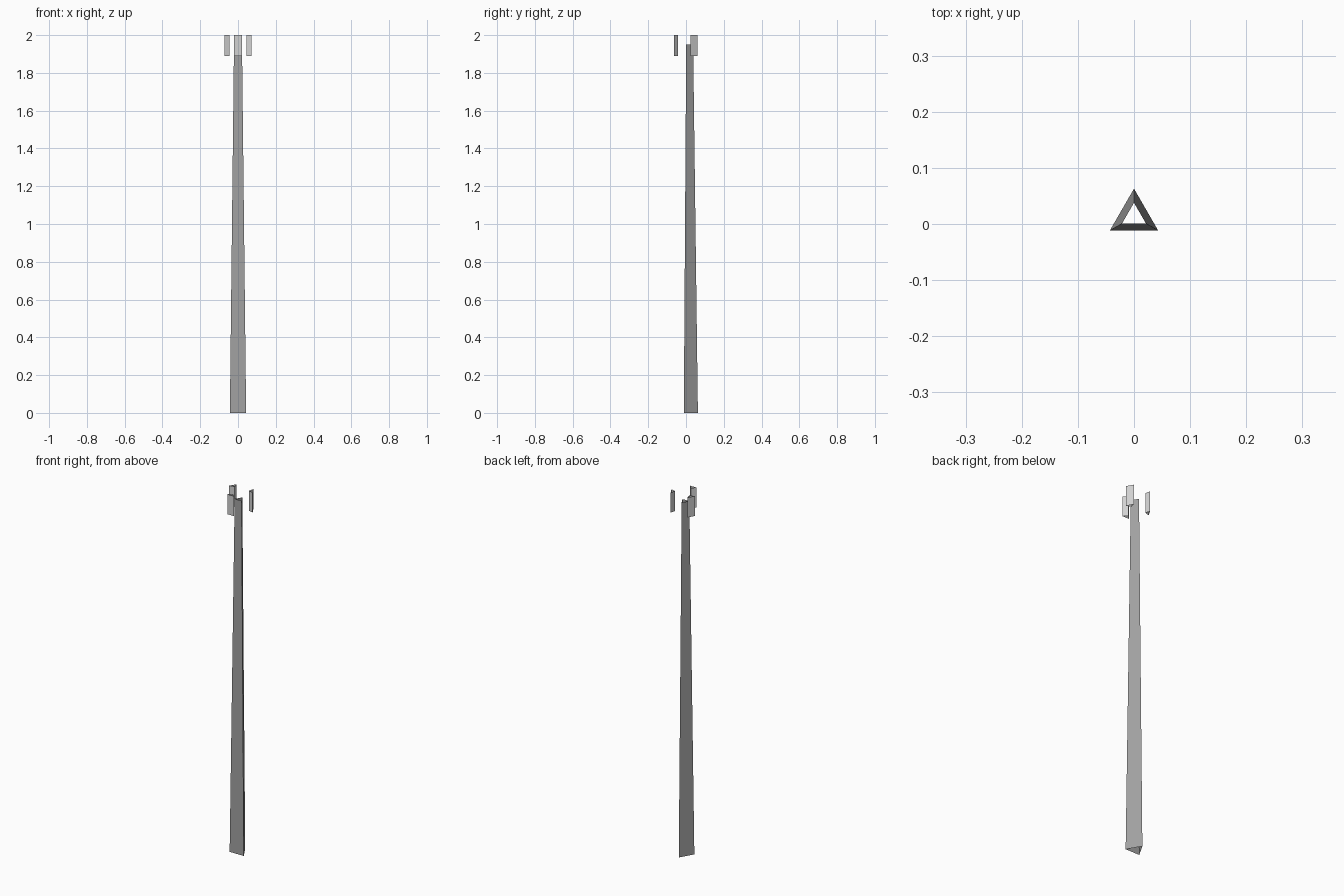
import bpy
import math

if "Cube" in bpy.data.objects:
    bpy.data.objects.remove(bpy.data.objects["Cube"])


def material(name, value):
    m = bpy.data.materials.new(name)
    m.diffuse_color = (value, value, value, 1)
    m.use_nodes = True
    m.node_tree.nodes["Principled BSDF"].inputs["Base Color"].default_value = m.diffuse_color
    return m


def tube(name, bottom, top, z0, z1, mat):
    """Open-ended three-sided shell between two triangles (counter-clockwise)."""
    verts = [(x, y, z0) for x, y in bottom] + [(x, y, z1) for x, y in top]
    faces = [(i, (i + 1) % 3, (i + 1) % 3 + 3, i + 3) for i in range(3)]
    mesh = bpy.data.meshes.new(name)
    mesh.from_pydata(verts, [], faces)
    mesh.materials.append(mat)
    obj = bpy.data.objects.new(name, mesh)
    bpy.context.collection.objects.link(obj)
    return obj


def mast_section(radius, cy=0.0133):
    angles = [math.radians(a) for a in (-150, -30, 90)]
    return [(radius * math.cos(a), cy + radius * math.sin(a)) for a in angles]


steel = material("mast grey", 0.36)
light = material("panel light grey", 0.65)

# Tapered triangular mast
tube("mast", mast_section(0.0497), mast_section(0.0245), 0, 1.95, steel)

# Three antenna panels: flat face outward, ridge towards the mast
OUT, HALF, DEPTH = 0.0707, 0.021, 0.02
profile = [(-HALF, -OUT), (HALF, -OUT), (0, DEPTH - OUT)]
for i, name in enumerate(("front", "right", "left")):
    a = math.radians(120 * i)
    c, s = math.cos(a), math.sin(a)
    section = [(x * c - y * s, 0.0077 + x * s + y * c) for x, y in profile]
    tube(name + "_antenna_panel", section, section, 1.89, 2.0, light)
